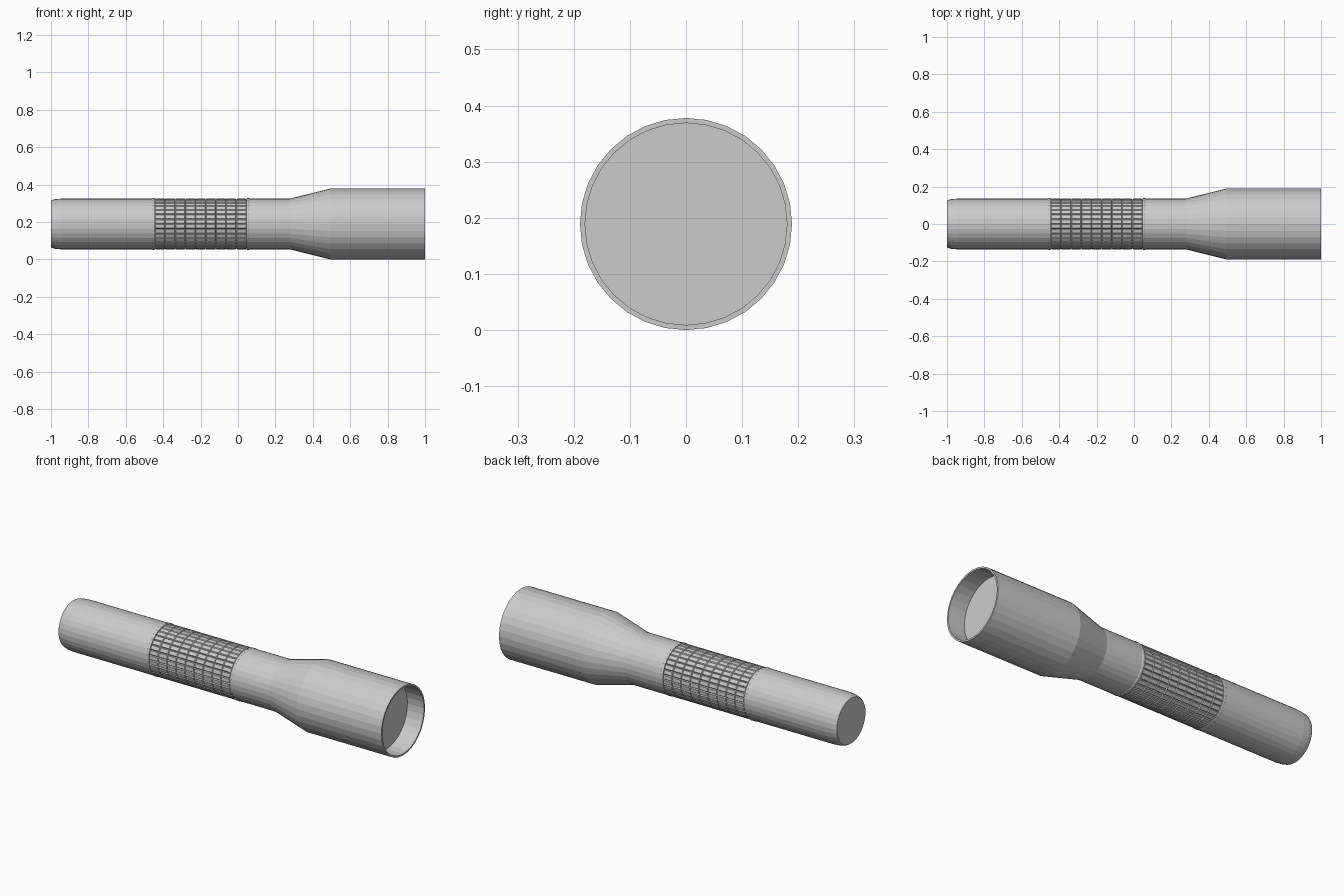
import bpy, bmesh, math

if "Cube" in bpy.data.objects:
    bpy.data.objects.remove(bpy.data.objects["Cube"])

SIDES = 32
AXIS_Z = 0.189


def lathe(name, profile, cap_start=False, cap_end=False, inset=None):
    """Spin (x, radius) points around the long axis of the torch."""
    bm = bmesh.new()
    rings = []
    for x, r in profile:
        angles = [2 * math.pi * j / SIDES for j in range(SIDES)]
        rings.append([bm.verts.new((x, r * math.cos(a), r * math.sin(a))) for a in angles])
    faces = []
    for a, b in zip(rings, rings[1:]):
        for j in range(SIDES):
            k = (j + 1) % SIDES
            faces.append(bm.faces.new((a[j], a[k], b[k], b[j])))
    if cap_start:
        bm.faces.new(rings[0][::-1])
    if cap_end:
        bm.faces.new(rings[-1])
    bm.normal_update()
    if inset:
        # raise a separate pad out of every face
        bmesh.ops.inset_individual(bm, faces=faces, thickness=inset[0], use_even_offset=True)
        bm.normal_update()
        moves = {}
        for f in faces:
            for v in f.verts:
                moves[v] = f.normal.copy()
        for v, n in moves.items():
            v.co += n * inset[1]
    mesh = bpy.data.meshes.new(name)
    bm.to_mesh(mesh)
    bm.free()
    obj = bpy.data.objects.new(name, mesh)
    obj.location.z = AXIS_Z
    bpy.context.collection.objects.link(obj)
    return obj


# Rear barrel with rounded tail
lathe("rear_barrel", [(-1.0, 0.124), (-0.992, 0.129), (-0.975, 0.133), (-0.94, 0.136),
                      (-0.46, 0.136)], cap_start=True)

# Collars at both ends of the grip
for name, x in (("rear_collar", -0.46), ("front_collar", 0.045)):
    lathe(name, [(x, 0.130), (x, 0.136), (x + 0.003, 0.138), (x + 0.012, 0.138),
                 (x + 0.015, 0.136), (x + 0.015, 0.130)])

# Grip made of small raised pads
ROWS = 9
x0, x1 = -0.445, 0.045
lathe("knurled_grip", [(x0 + (x1 - x0) * i / ROWS, 0.131) for i in range(ROWS + 1)],
      inset=(0.0035, 0.005))

# Neck, flare, head and its open rim
lathe("neck_and_head", [(0.06, 0.136), (0.28, 0.136), (0.49, 0.189), (1.0, 0.189),
                        (1.0, 0.180), (0.9, 0.180)])

# Recessed lens
lathe("lens", [(0.89, 0.180), (0.9, 0.180)], cap_start=True, cap_end=True)
